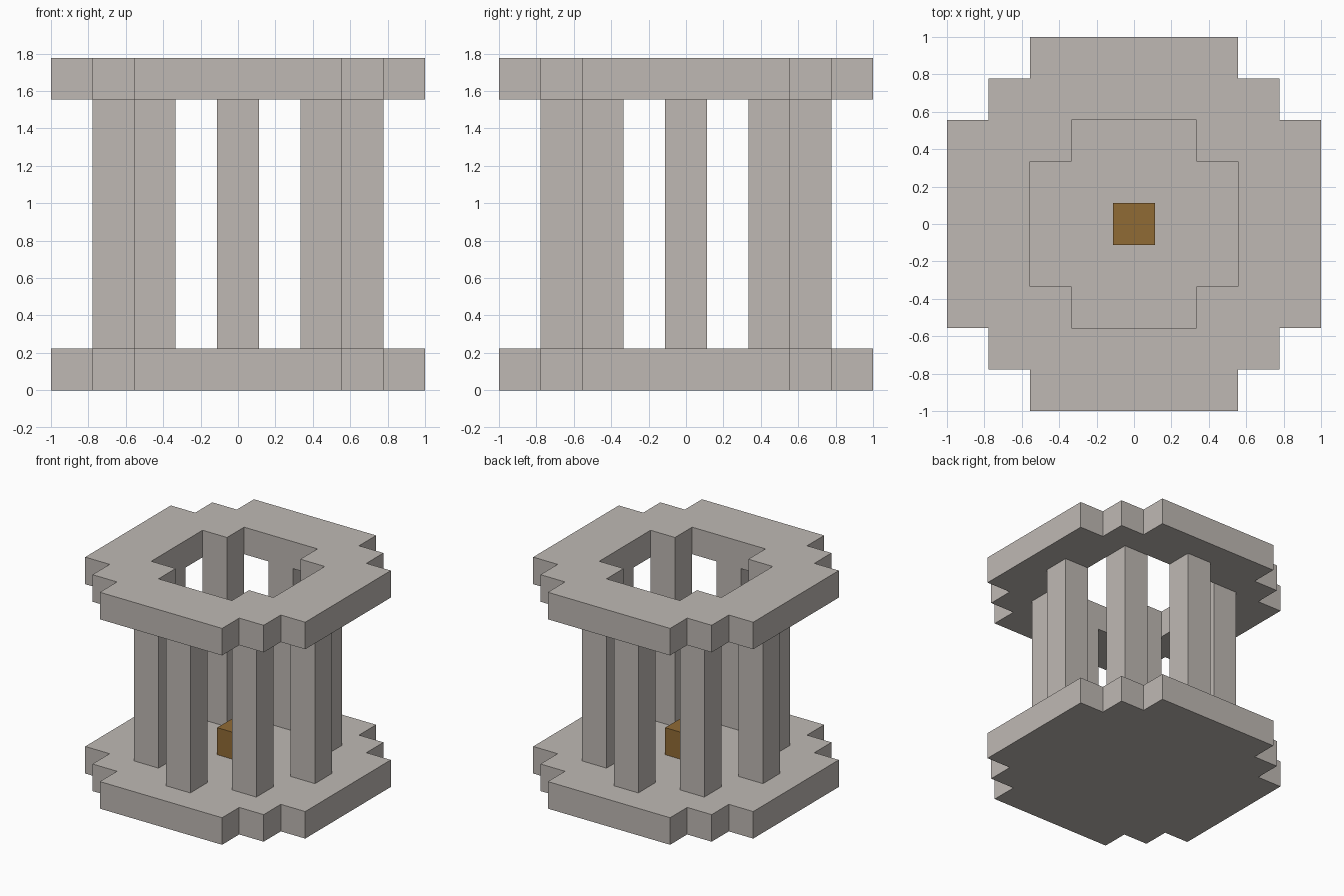
import bpy
import bmesh
from mathutils import Matrix, Vector

if "Cube" in bpy.data.objects:
    bpy.data.objects.remove(bpy.data.objects["Cube"], do_unlink=True)

U = 2 / 9  # one grid cell


def make_material(name, rgb):
    mat = bpy.data.materials.new(name)
    mat.use_nodes = True
    colour = (*rgb, 1)
    mat.diffuse_color = colour
    mat.node_tree.nodes["Principled BSDF"].inputs["Base Color"].default_value = colour
    return mat


stone = make_material("warm grey stone", (0.52, 0.485, 0.455))
bronze = make_material("bronze brown", (0.28, 0.145, 0.036))


def finish(bm, name, mat):
    bmesh.ops.recalc_face_normals(bm, faces=bm.faces)
    mesh = bpy.data.meshes.new(name)
    bm.to_mesh(mesh)
    bm.free()
    mesh.materials.append(mat)
    obj = bpy.data.objects.new(name, mesh)
    bpy.context.collection.objects.link(obj)
    return obj


def block(name, x, y, bottom, height, mat):
    """Square post of one cell, sized in cells."""
    bm = bmesh.new()
    bmesh.ops.create_cube(bm, size=1)
    bmesh.ops.scale(bm, vec=(U, U, height * U), verts=bm.verts)
    bmesh.ops.translate(bm, vec=Vector((x, y, bottom + height / 2)) * U, verts=bm.verts)
    return finish(bm, name, mat)


def slab(name, quarter_outlines, bottom):
    """Plate one cell thick; each outline is a quarter turned four times."""
    bm = bmesh.new()
    for quarter in quarter_outlines:
        loop = []
        for turn in range(4):
            spin = Matrix.Rotation(turn * 1.5707963, 3, "Z")
            loop += [bm.verts.new(spin @ Vector((x, y, bottom)) * U) for x, y in quarter]
        for a, b in zip(loop, loop[1:] + loop[:1]):
            bm.edges.new((a, b))
    bmesh.ops.triangle_fill(bm, edges=bm.edges[:], use_beauty=True)
    result = bmesh.ops.extrude_face_region(bm, geom=bm.faces[:], use_keep_orig=True)
    top = [v for v in result["geom"] if isinstance(v, bmesh.types.BMVert)]
    bmesh.ops.translate(bm, vec=(0, 0, U), verts=top)
    return finish(bm, name, stone)


# Stepped floor and the matching roof ring with a stepped opening
outer = [(4.5, 2.5), (3.5, 2.5), (3.5, 3.5), (2.5, 3.5), (2.5, 4.5)]
opening = [(2.5, 1.5), (1.5, 1.5), (1.5, 2.5)]
slab("floor_slab", [outer], 0)
slab("roof_ring", [outer, opening], 7)

# Eight columns in a circle
for x, y in [(3, 0), (2, 2), (0, 3), (-2, 2), (-3, 0), (-2, -2), (0, -3), (2, -2)]:
    block("column", x, y, 1, 6, stone)

# Small block in the middle of the floor
block("centre_block", 0, 0, 1, 1, bronze)
